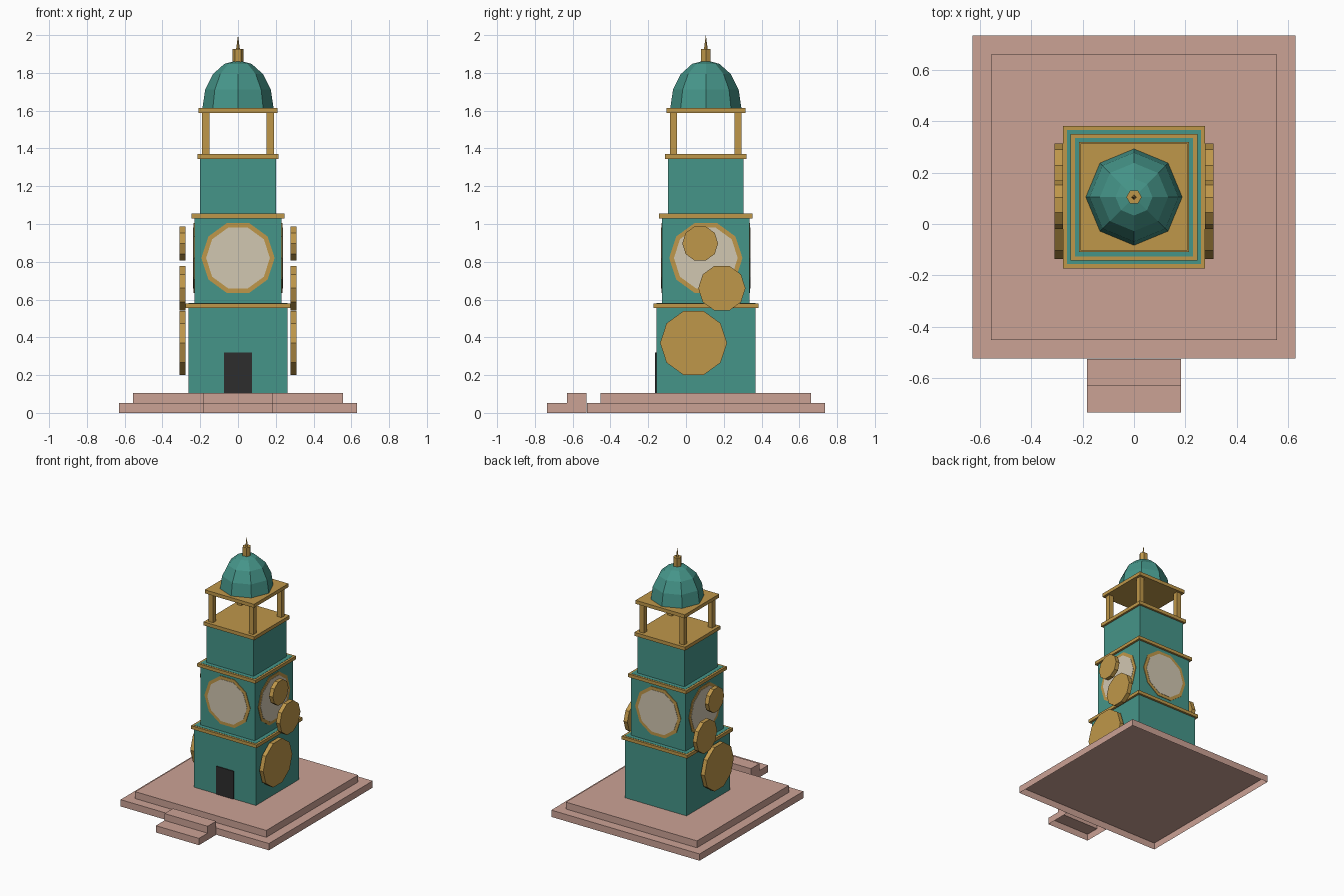
import bpy, bmesh, math
from mathutils import Matrix, Vector

if "Cube" in bpy.data.objects:
    bpy.data.objects.remove(bpy.data.objects["Cube"])

CY = 0.105  # tower axis in y


def material(name, rgb):
    m = bpy.data.materials.new(name)
    m.diffuse_color = (*rgb, 1)
    m.use_nodes = True
    m.node_tree.nodes["Principled BSDF"].inputs["Base Color"].default_value = m.diffuse_color
    return m


TEAL = material("teal", (0.06, 0.30, 0.25))
GOLD = material("gold", (0.52, 0.31, 0.068))
PINK = material("pink_stone", (0.60, 0.36, 0.30))
CREAM = material("cream", (0.64, 0.57, 0.44))
DARK = material("charcoal", (0.027, 0.027, 0.027))


def finish(name, bm, mat):
    mesh = bpy.data.meshes.new(name)
    bm.to_mesh(mesh)
    bm.free()
    mesh.materials.append(mat)
    obj = bpy.data.objects.new(name, mesh)
    bpy.context.collection.objects.link(obj)
    return obj


def box(name, x0, x1, y0, y1, z0, z1, mat, open_bottom=False):
    bm = bmesh.new()
    bmesh.ops.create_cube(bm, size=1)
    bmesh.ops.scale(bm, vec=(x1 - x0, y1 - y0, z1 - z0), verts=bm.verts)
    bmesh.ops.translate(bm, vec=((x0 + x1) / 2, (y0 + y1) / 2, (z0 + z1) / 2), verts=bm.verts)
    if open_bottom:
        bm.normal_update()
        bmesh.ops.delete(bm, geom=[f for f in bm.faces if f.normal.z < -0.9], context='FACES')
    return finish(name, bm, mat)


def square(name, half, z0, z1, mat, open_bottom=False):
    return box(name, -half, half, CY - half, CY + half, z0, z1, mat, open_bottom)


def prism(name, sides, r0, r1, depth, matrix, mat, spin=0.0):
    """Straight prism or cone along local z, centred, then placed by matrix."""
    bm = bmesh.new()
    bmesh.ops.create_cone(bm, cap_ends=True, segments=sides, radius1=r0, radius2=r1,
                          depth=depth, matrix=matrix @ Matrix.Rotation(spin, 4, 'Z'))
    return finish(name, bm, mat)


def facing(direction, centre):
    """Local z along a horizontal direction, local y up."""
    n, up = Vector(direction), Vector((0, 0, 1))
    rot = Matrix((up.cross(n), up, n)).transposed().to_4x4()
    return Matrix.Translation(centre) @ rot


# Plinth slabs, hollow underneath
square("lower_plinth", 0.63, 0, 0.052, PINK, True)
square("upper_plinth", 0.557, 0.052, 0.105, PINK, True)

# Front steps: extruded stair profile with an open underside
profile = [(-0.735, 0), (-0.735, 0.052), (-0.63, 0.052), (-0.63, 0.105),
           (-0.527, 0.105), (-0.527, 0)]
bm = bmesh.new()
left, right = ([bm.verts.new((x, y, z)) for y, z in profile] for x in (-0.183, 0.183))
for i in range(len(profile) - 1):
    bm.faces.new((left[i], right[i], right[i + 1], left[i + 1]))
bm.faces.new(left)
bm.faces.new(right[::-1])
bmesh.ops.recalc_face_normals(bm, faces=bm.faces)
finish("front_steps", bm, PINK)

# Tower tiers, each with a gold cornice band round its top
LIP = 0.0015
square("lower_tier", 0.262, 0.105, 0.58 + LIP, TEAL)
square("lower_cornice", 0.278, 0.555, 0.58, GOLD)
square("middle_tier", 0.231, 0.58, 1.055 + LIP, TEAL)
square("middle_cornice", 0.247, 1.03, 1.055, GOLD)
square("upper_tier", 0.2, 1.055, 1.35, TEAL)
square("belfry_floor", 0.215, 1.343, 1.37, GOLD)

# Door
box("door", -0.074, 0.074, CY - 0.262 - 0.006, CY - 0.26, 0.105, 0.32, DARK)

# Clock faces on all four sides
for side, d in {"front": (0, -1, 0), "back": (0, 1, 0),
                "left": (-1, 0, 0), "right": (1, 0, 0)}.items():
    centre = Vector((0, CY, 0.82))
    n = Vector(d)
    prism(side + "_clock_rim", 10, 0.194, 0.194, 0.006, facing(d, centre + n * 0.232), GOLD, math.pi / 2)
    prism(side + "_clock_dial", 10, 0.169, 0.169, 0.006, facing(d, centre + n * 0.234), CREAM, math.pi / 2)

# Gear discs on both flanks: y, z, radius
gears = {"large": (0.04, 0.37, 0.177), "medium": (0.19, 0.66, 0.125), "small": (0.075, 0.897, 0.095)}
for sx, side in ((-1, "left"), (1, "right")):
    for size, (y, z, r) in gears.items():
        prism(f"{side}_{size}_gear", 10, r, r, 0.032,
              facing((sx, 0, 0), (sx * 0.294, y, z)), GOLD, math.pi / 2)

# Belfry columns and roof slab
for sx in (-1, 1):
    for sy in (-1, 1):
        x, y, h = sx * 0.171, CY + sy * 0.171, 0.019
        box("belfry_column", x - h, x + h, y - h, y + h, 1.365, 1.595, GOLD)
square("belfry_roof", 0.209, 1.588, 1.615, GOLD)

# Eight-sided dome
bm = bmesh.new()
bmesh.ops.create_uvsphere(bm, u_segments=8, v_segments=8, radius=1)
bmesh.ops.delete(bm, geom=[v for v in bm.verts if v.co.z < -0.01], context='VERTS')
bmesh.ops.scale(bm, vec=(0.188, 0.188, 0.252), verts=bm.verts)
bmesh.ops.translate(bm, vec=(0, CY, 1.615), verts=bm.verts)
finish("dome", bm, TEAL)

# Finial and spike, with corners on the x axis
prism("finial", 6, 0.03, 0.03, 0.076, Matrix.Translation((0, CY, 1.889)), GOLD, math.pi / 2)
prism("spike", 4, 0.01, 0, 0.074, Matrix.Translation((0, CY, 1.963)), GOLD)
